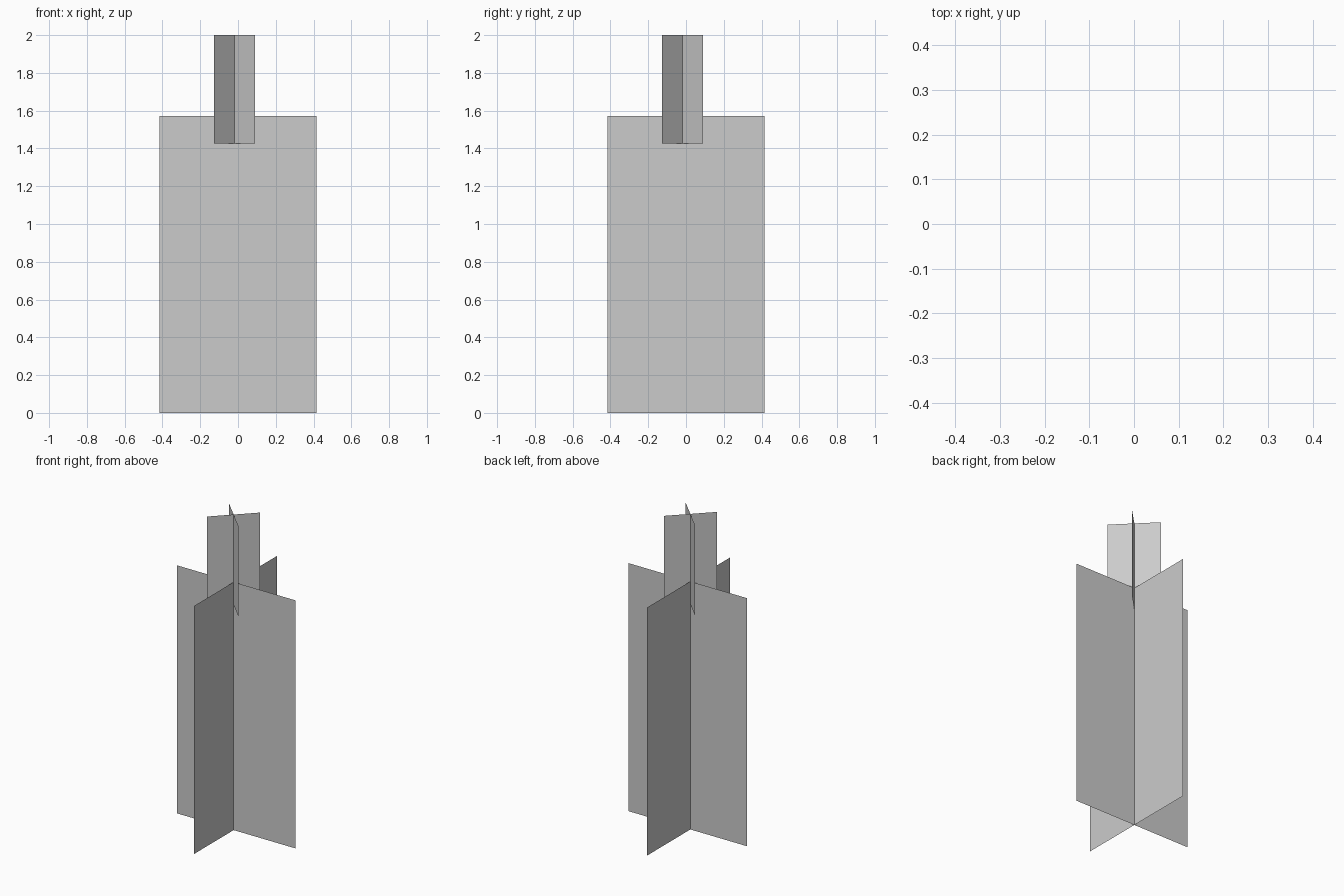
import bpy
from math import radians, sin, cos

if "Cube" in bpy.data.objects:
    bpy.data.objects.remove(bpy.data.objects["Cube"])

CENTRE = -0.018  # both crosses share this vertical axis (x and y)


def card(name, angle, start, end, z0, z1, offset):
    """Single upright flat card running along a direction through offset."""
    dx, dy = cos(radians(angle)), sin(radians(angle))
    a = (offset[0] + dx * start, offset[1] + dy * start)
    b = (offset[0] + dx * end, offset[1] + dy * end)
    mesh = bpy.data.meshes.new(name)
    mesh.from_pydata([(*a, z0), (*b, z0), (*b, z1), (*a, z1)], [], [(0, 1, 2, 3)])
    obj = bpy.data.objects.new(name, mesh)
    bpy.context.collection.objects.link(obj)
    return obj


# Tall crossed cards of the body
card("body_card_across", 0, -0.416, 0.416, 0, 1.572, (0, CENTRE))
card("body_card_deep", 90, -0.416, 0.416, 0, 1.572, (CENTRE, 0))

# Small crossed cards on top, turned 45 degrees
for name, angle in (("top_card_a", 45), ("top_card_b", -45)):
    card(name, angle, -0.154, 0.154, 1.427, 2.0, (CENTRE, CENTRE))
